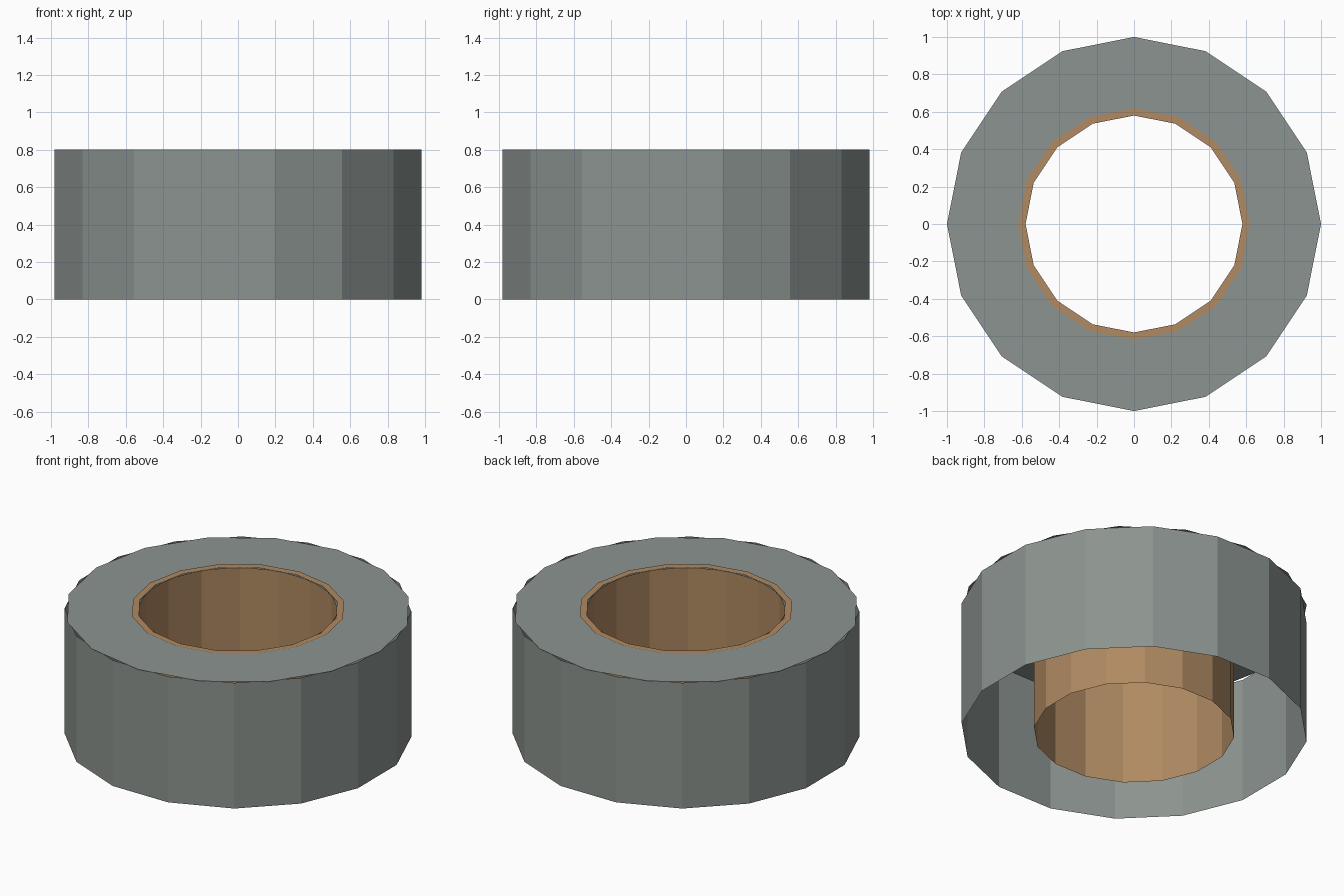
import bpy
import bmesh
from math import cos, sin, pi

cube = bpy.data.objects.get("Cube")
if cube:
    bpy.data.objects.remove(cube, do_unlink=True)

SIDES = 16
HEIGHT = 0.8
STEP = 2 * pi / SIDES


def material(name, rgb):
    mat = bpy.data.materials.new(name)
    mat.use_nodes = True
    mat.diffuse_color = (*rgb, 1)
    bsdf = next(n for n in mat.node_tree.nodes if n.type == "BSDF_PRINCIPLED")
    bsdf.inputs["Base Color"].default_value = (*rgb, 1)
    return mat


def band(name, first, second, turn, mat):
    """Open flat-sided band between two (radius, z) rings."""
    bm = bmesh.new()
    rings = []
    for radius, z in (first, second):
        rings.append([bm.verts.new((radius * cos((i + turn) * STEP),
                                    radius * sin((i + turn) * STEP), z))
                      for i in range(SIDES)])
    a, b = rings
    for i in range(SIDES):
        j = (i + 1) % SIDES
        bm.faces.new((a[i], a[j], b[j], b[i]))
    mesh = bpy.data.meshes.new(name)
    bm.to_mesh(mesh)
    bm.free()
    mesh.materials.append(mat)
    obj = bpy.data.objects.new(name, mesh)
    bpy.context.collection.objects.link(obj)
    return obj


grey = material("stone_grey", (0.262, 0.296, 0.279))
tan = material("warm_tan", (0.434, 0.254, 0.122))

# Upright walls, turned half a side against the flat tops, open underneath
band("outer_wall", (1, 0), (1, HEIGHT), 0.5, grey)
band("bore_wall", (0.58, HEIGHT), (0.58, 0), 0.5, tan)

# Flat top and the thin rim around the bore
band("top_face", (1, HEIGHT), (0.58, HEIGHT), 0, grey)
band("bore_rim", (0.62, HEIGHT + 0.005), (0.58, HEIGHT + 0.005), 0, tan)
